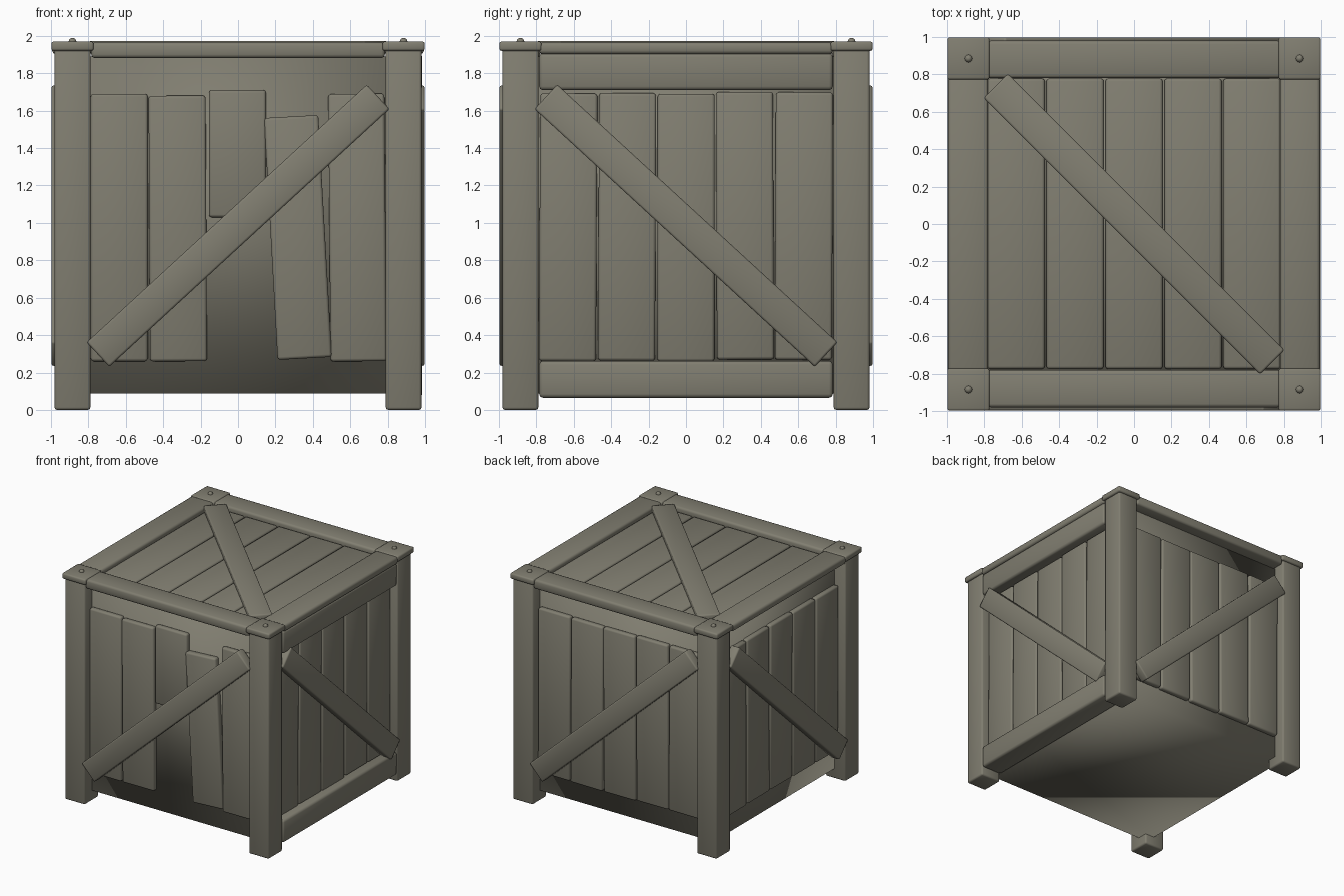
import bpy, bmesh, math, random
from mathutils import Matrix, Vector

if "Cube" in bpy.data.objects:
    bpy.data.objects.remove(bpy.data.objects["Cube"])

random.seed(4)
mat = bpy.data.materials.new("weathered grey wood")
mat.diffuse_color = (0.22, 0.21, 0.165, 1)
mat.use_nodes = True
mat.node_tree.nodes["Principled BSDF"].inputs["Base Color"].default_value = mat.diffuse_color


def finish(name, bm, matrix, angle=50):
    bm.transform(matrix)
    me = bpy.data.meshes.new(name)
    bm.to_mesh(me)
    bm.free()
    me.materials.append(mat)
    ob = bpy.data.objects.new(name, me)
    bpy.context.collection.objects.link(ob)
    bpy.context.view_layer.objects.active = ob
    ob.select_set(True)
    bpy.ops.object.shade_smooth_by_angle(angle=math.radians(angle))
    ob.select_set(False)
    return ob


def box(name, lo, hi, bevel=0.012, matrix=Matrix(), angle=50):
    """Bevelled box between two corners."""
    lo, hi = Vector(lo), Vector(hi)
    bm = bmesh.new()
    bmesh.ops.create_cube(bm, size=1)
    bmesh.ops.scale(bm, vec=hi - lo, verts=bm.verts)
    if bevel:
        bmesh.ops.bevel(bm, geom=bm.edges[:], offset=bevel, segments=2,
                        profile=0.5, affect='EDGES')
    bmesh.ops.translate(bm, vec=(lo + hi) / 2, verts=bm.verts)
    return finish(name, bm, matrix, angle)


def board(name, u, z, w, h, out0, out1, tilt, face, bevel):
    """Board on a wall: centre u,z, size w,h, depth range, tilt in degrees."""
    m = face @ Matrix.Translation((u, 0, z)) @ Matrix.Rotation(math.radians(-tilt), 4, 'Y')
    return box(name, (-w / 2, -out1, -h / 2), (w / 2, -out0, h / 2), bevel, m)


# Inner body, softly shaded all over
box("crate_body", (-0.878, -0.878, 0.088), (0.878, 0.878, 1.89), 0, angle=180)

# Corner posts, caps and bolts
for sx, sy, tag in ((-1, -1, "front_left"), (1, -1, "front_right"),
                    (-1, 1, "back_left"), (1, 1, "back_right")):
    at = Matrix.Translation((0.885 * sx, 0.885 * sy, 0))
    box("post_" + tag, (-0.096, -0.096, 0), (0.096, 0.096, 1.93), 0.014, at)
    box("cap_" + tag, (-0.113, -0.113, 1.92), (0.113, 0.113, 1.97), 0.012, at)
    bm = bmesh.new()
    bmesh.ops.create_uvsphere(bm, u_segments=12, v_segments=8, radius=0.021)
    finish("bolt_" + tag, bm, at @ Matrix.Translation((0, 0, 1.968)))

# Walls
for k, side in enumerate(("front", "right", "back", "left")):
    face = Matrix.Rotation(math.radians(90 * k), 4, 'Z')
    # top rail lying on the body edge; side ones sit slightly further out
    out, low = (0.98, 1.882) if k % 2 == 0 else (0.994, 1.903)
    box("top_rail_" + side, (-0.785, -out, low), (0.785, -0.78, 1.965), 0.018, face)
    # planks: centre u, centre z, width, height, tilt
    if side == "front":
        planks = [(-0.635, 0.975, 0.305, 1.43, 0), (-0.322, 0.97, 0.305, 1.42, 0.3),
                  (-0.003, 1.37, 0.305, 0.68, 0), (0.32, 0.922, 0.29, 1.295, 3.2),
                  (0.638, 0.975, 0.30, 1.43, 0.5)]
    else:
        planks = [(-0.63 + 0.315 * i, 0.98 + random.uniform(-0.006, 0.006), 0.305, 1.43,
                   random.uniform(-0.4, 0.4)) for i in range(5)]
    for i, (u, z, w, h, t) in enumerate(planks):
        out = 0.93 if t > 2 else 0.922
        board(f"plank_{side}_{i + 1}", u, z, w, h, 0.87, out, t, face, 0.015)
    # diagonal brace, alternating direction round the crate
    tilt = -47.4 if k % 2 == 0 else 47.4
    board("brace_" + side, 0, 0.985, 0.178, 2.035, 0.915, 0.998, tilt, face, 0.012)

# Wide rails on the right wall
for name, z0, z1 in (("lower_side_rail", 0.065, 0.262), ("upper_side_rail", 1.71, 1.907)):
    box(name, (0.79, -0.785, z0), (0.985, 0.785, z1), 0.02)

# Lid planks and lid brace
for i in range(5):
    x = -0.63 + 0.315 * i
    box(f"lid_plank_{i + 1}", (x - 0.153, -0.775, 1.87), (x + 0.153, 0.778, 1.93), 0.015)
box("lid_brace", (-1.045, -0.092, 1.905), (1.045, 0.092, 1.973), 0.012,
    Matrix.Rotation(math.radians(-45), 4, 'Z'))
